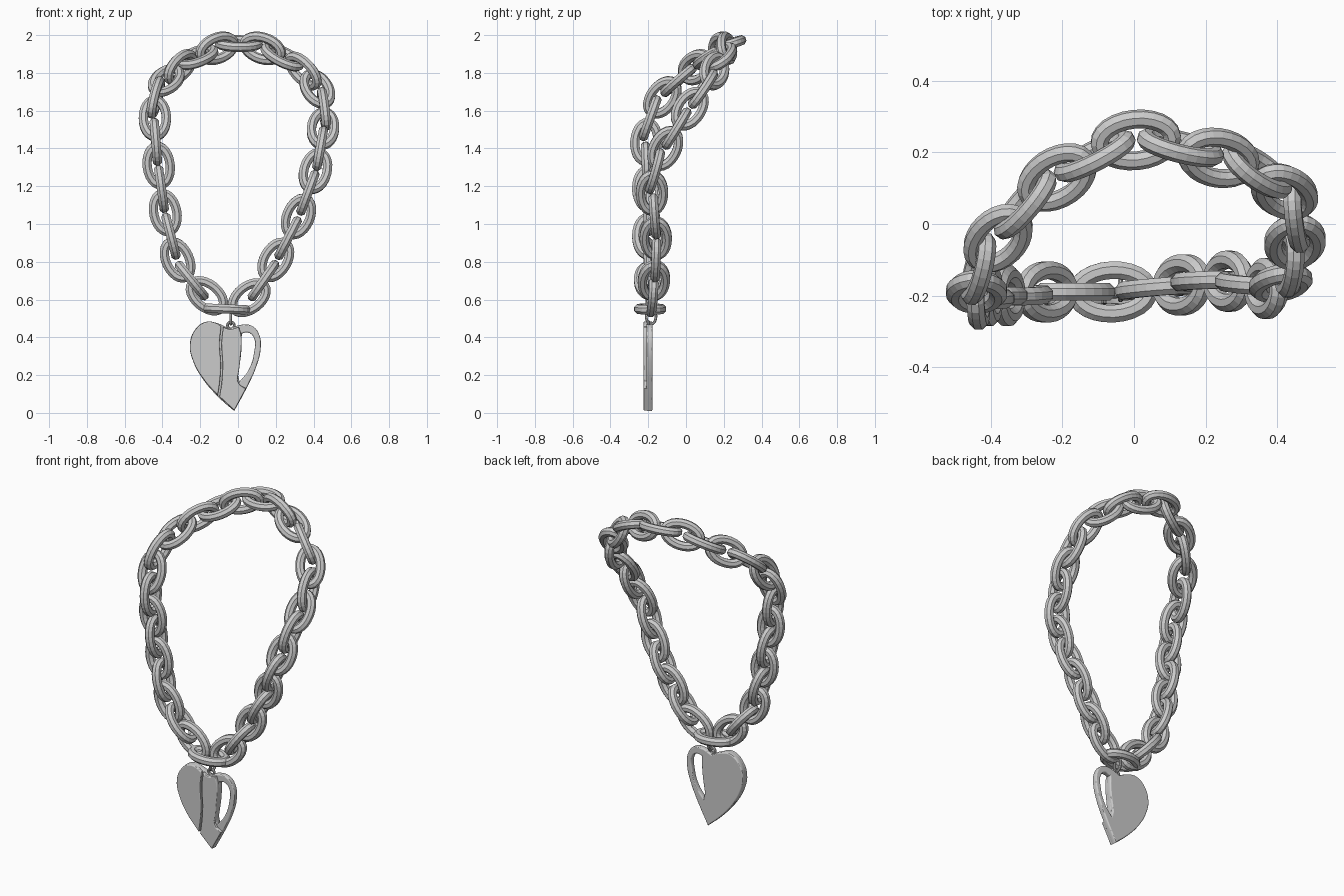
import bpy, bmesh
from math import sin, cos, pi
from mathutils import Vector, Matrix

if "Cube" in bpy.data.objects:
    bpy.data.objects.remove(bpy.data.objects["Cube"])

# Link centres around the loop, from the bottom link up the left side and down the right
CENTRES = [
    (-.06, -.19, .55), (-.165, -.19, .62), (-.245, -.19, .70), (-.32, -.20, .81),
    (-.355, -.20, .935), (-.385, -.20, 1.06), (-.405, -.20, 1.185), (-.42, -.21, 1.31),
    (-.435, -.21, 1.435), (-.44, -.19, 1.56), (-.435, -.125, 1.67), (-.38, -.04, 1.76),
    (-.305, .055, 1.83), (-.215, .13, 1.885), (-.11, .19, 1.93), (.005, .235, 1.955),
    (.13, .215, 1.93), (.235, .185, 1.885), (.345, .15, 1.81), (.42, .09, 1.715),
    (.455, .02, 1.61), (.45, -.05, 1.505), (.435, -.11, 1.40), (.41, -.165, 1.28),
    (.37, -.18, 1.165), (.32, -.165, 1.04), (.265, -.16, .925), (.20, -.16, .81),
    (.135, -.17, .70), (.06, -.18, .61)]


def oval_ring(name, centre, along, normal, a, b, r, segs=24, sides=8):
    """Oval ring of round wire: long axis 'along', lying square to 'normal'."""
    x = along.normalized()
    z = (normal - x * normal.dot(x)).normalized()
    y = z.cross(x)
    bm = bmesh.new()
    rings = []
    for i in range(segs):
        t = 2 * pi * i / segs
        p = Vector((a * cos(t), b * sin(t), 0))
        out = Vector((b * cos(t), a * sin(t), 0)).normalized()
        rings.append([bm.verts.new(p + r * (out * cos(u) + Vector((0, 0, sin(u)))))
                      for u in (2 * pi * (j + .5) / sides for j in range(sides))])
    for i in range(segs):
        p, q = rings[i], rings[(i + 1) % segs]
        for j in range(sides):
            k = (j + 1) % sides
            bm.faces.new((p[j], q[j], q[k], p[k]))
    me = bpy.data.meshes.new(name)
    bm.to_mesh(me)
    bm.free()
    ob = bpy.data.objects.new(name, me)
    bpy.context.collection.objects.link(ob)
    m = Matrix((x, y, z)).transposed().to_4x4()
    m.translation = centre
    ob.matrix_world = m
    return ob


def plate(name, outlines, y, half, bevel):
    """Flat bevelled plate; points are (x, z) with an optional third item for a sharp corner."""
    cu = bpy.data.curves.new(name, 'CURVE')
    cu.dimensions = '2D'
    cu.fill_mode = 'BOTH'
    cu.extrude = half - bevel
    cu.bevel_depth = bevel
    cu.bevel_resolution = 2
    cu.offset = -bevel
    cu.resolution_u = 6
    for pts in outlines:
        s = cu.splines.new('BEZIER')
        s.bezier_points.add(len(pts) - 1)
        s.use_cyclic_u = True
        for bp, p in zip(s.bezier_points, pts):
            bp.co = (p[0], p[1], 0)
            kind = 'VECTOR' if len(p) > 2 else 'AUTO'
            bp.handle_left_type = bp.handle_right_type = kind
    ob = bpy.data.objects.new(name, cu)
    bpy.context.collection.objects.link(ob)
    ob.location = (0, y, 0)
    ob.rotation_euler = (pi / 2, 0, 0)
    bpy.ops.object.select_all(action='DESELECT')
    ob.select_set(True)
    bpy.context.view_layer.objects.active = ob
    bpy.ops.object.convert(target='MESH')
    bpy.ops.object.shade_smooth_by_angle()
    return ob


# Chain: alternate links are rolled a quarter turn about the path
pts = [Vector(c) for c in CENTRES]
n = len(pts)
for i, c in enumerate(pts):
    tangent = (pts[(i + 1) % n] - pts[i - 1]).normalized()
    f = min(1, max(0, (c.z - 1.4) / .5))
    facing = Vector((0, -1, 0)).lerp(Vector((0, -.3, .95)), f)
    normal = facing if i % 2 else tangent.cross(facing)
    oval_ring(f"chain_link_{i + 1}", c, tangent, normal, .102, .061, .0265)

# Jump ring and pendant eye
oval_ring("jump_ring", Vector((-.038, -.185, .512)), Vector((0, 0, 1)), Vector((1, 0, 0)),
          .042, .026, .008, 20)
oval_ring("pendant_eye", Vector((-.038, -.198, .463)), Vector((1, 0, 0)), Vector((0, -1, 0)),
          .018, .018, .008, 16)

# Heart pendant: pierced back plate
outer = [(-.02, .01, 1), (-.105, .085), (-.19, .185), (-.24, .28), (-.255, .36), (-.228, .44),
         (-.17, .482), (-.11, .475), (-.045, .445, 1), (.02, .467), (.075, .46), (.112, .415),
         (.12, .34), (.095, .24), (.05, .14)]
hole = [(.02, .42, 1), (.055, .425), (.085, .395), (.085, .32), (.055, .225), (.008, .165, 1),
        (.0, .20, 1), (.018, .33)]
plate("heart_back", [outer, hole], -.193, .016, .007)

# Raised front panels either side of a wavy groove
left_panel = [(-.107, .092, 1), (-.19, .188), (-.24, .282), (-.254, .36), (-.227, .438),
              (-.17, .481), (-.12, .477), (-.089, .458, 1), (-.097, .37), (-.091, .25),
              (-.097, .16)]
mid_panel = [(-.02, .012, 1), (-.098, .085, 1), (-.087, .16), (-.081, .25), (-.087, .37),
             (-.078, .455, 1), (-.045, .443), (.005, .455, 1), (.018, .40), (.012, .28),
             (-.003, .17, 1), (.012, .145, 1), (.043, .13, 1)]
plate("heart_left_panel", [left_panel], -.207, .018, .006)
plate("heart_middle_panel", [mid_panel], -.207, .018, .006)
